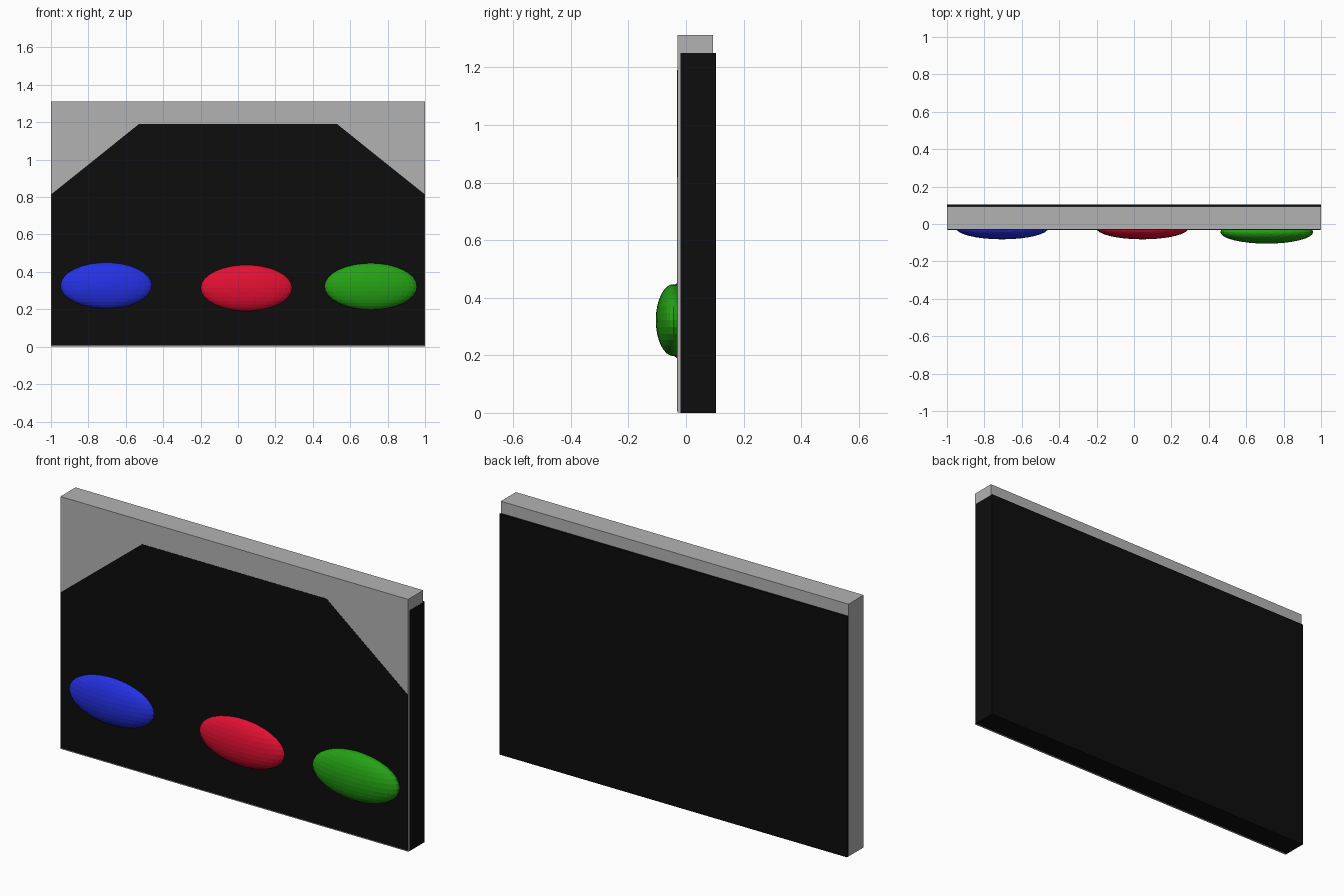
import bpy, bmesh

if "Cube" in bpy.data.objects:
    bpy.data.objects.remove(bpy.data.objects["Cube"])


def material(name, rgb):
    m = bpy.data.materials.new(name)
    m.diffuse_color = (*rgb, 1)
    m.use_nodes = True
    m.node_tree.nodes["Principled BSDF"].inputs["Base Color"].default_value = m.diffuse_color
    return m


GREY = material("grey", (0.45, 0.45, 0.45))
BLACK = material("black", (0.004, 0.004, 0.004))
BLUE = material("blue", (0.018, 0.03, 0.78))
RED = material("red", (0.76, 0.005, 0.033))
GREEN = material("green", (0.018, 0.36, 0.007))


def finish(name, bm, mat):
    bmesh.ops.recalc_face_normals(bm, faces=bm.faces)
    mesh = bpy.data.meshes.new(name)
    bm.to_mesh(mesh)
    bm.free()
    mesh.materials.append(mat)
    ob = bpy.data.objects.new(name, mesh)
    bpy.context.collection.objects.link(ob)
    return ob


def prism(name, profile, y0, y1, mat):
    """Extrude an x-z outline from y0 to y1."""
    bm = bmesh.new()
    face = bm.faces.new([bm.verts.new((x, y0, z)) for x, z in profile])
    ext = bmesh.ops.extrude_face_region(bm, geom=[face])["geom"]
    verts = [v for v in ext if isinstance(v, bmesh.types.BMVert)]
    bmesh.ops.translate(bm, verts=verts, vec=(0, y1 - y0, 0))
    return finish(name, bm, mat)


def rect(x0, x1, z0, z1):
    return [(x0, z0), (x1, z0), (x1, z1), (x0, z1)]


# Grey slab, with a black slab overlapping it from behind
prism("grey_slab", rect(-1, 0.999, 0.001, 1.312), -0.03, 0.094, GREY)
prism("black_back", rect(-0.999, 1, 0, 1.25), -0.019, 0.105, BLACK)

# Thin black front plate with clipped upper corners
half = [(0.998, 0.006), (0.998, 0.815), (0.53, 1.19)]
prism("front_plate", half + [(-x, z) for x, z in reversed(half)],
      -0.031, -0.025, BLACK)

# Three oval buttons
for name, x, y, z, mat in (("blue_button", -0.705, -0.02, 0.327, BLUE),
                           ("red_button", 0.045, -0.02, 0.314, RED),
                           ("green_button", 0.71, -0.043, 0.322, GREEN)):
    bm = bmesh.new()
    bmesh.ops.create_uvsphere(bm, u_segments=32, v_segments=16, radius=1)
    bmesh.ops.scale(bm, verts=bm.verts, vec=(0.248, 0.062, 0.125))
    ob = finish(name, bm, mat)
    ob.location = (x, y, z)
